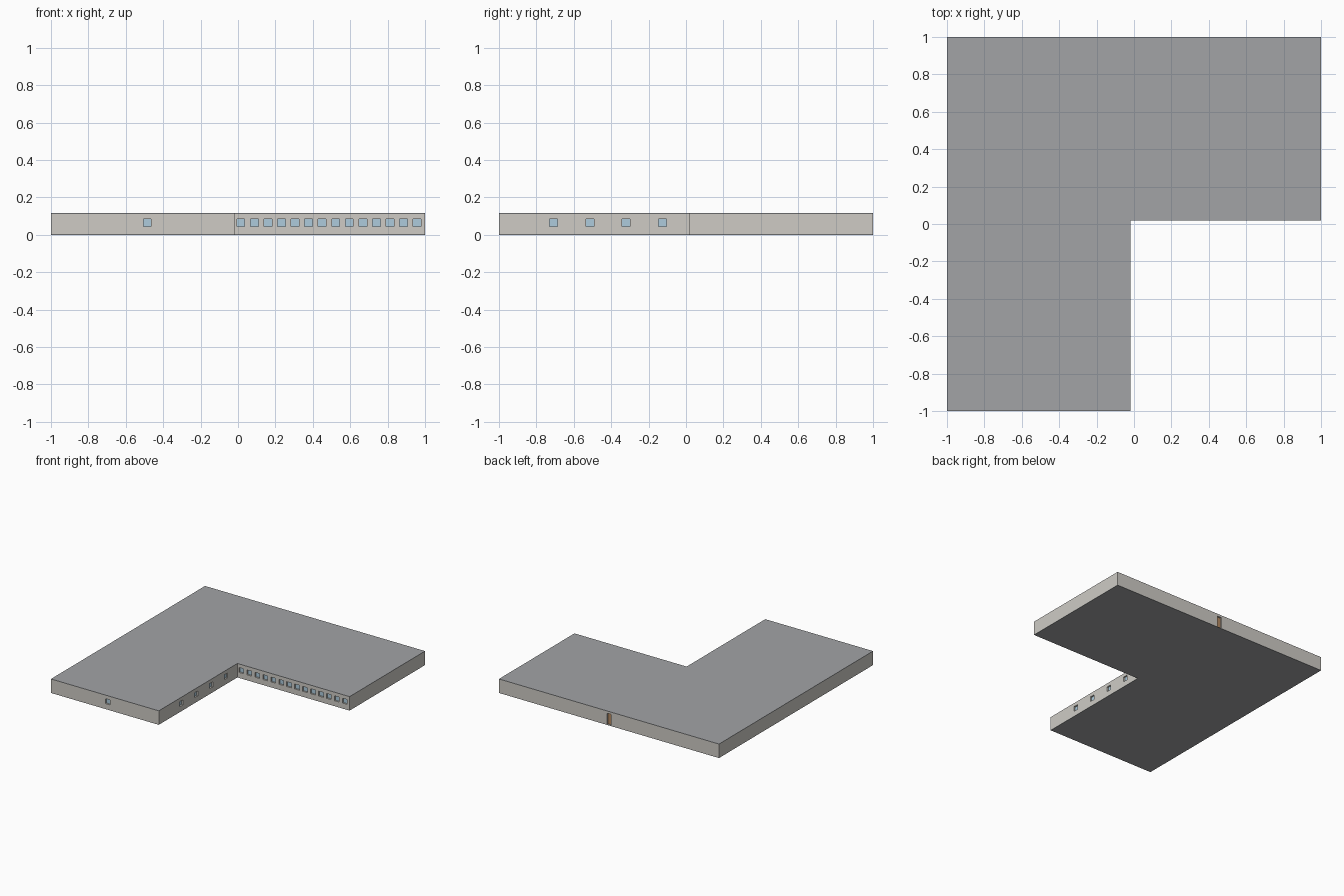
import bpy, bmesh
from mathutils import Vector

if "Cube" in bpy.data.objects:
    bpy.data.objects.remove(bpy.data.objects["Cube"])

H, SLAB = 0.115, 0.003
IX, IY = -0.02, 0.02          # inner corner of the L
WIN, WIN_Z, DEPTH, PANE = 0.042, 0.065, 0.016, 0.003
FOOTPRINT = [(-1, -1), (IX, -1), (IX, IY), (1, IY), (1, 1), (-1, 1)]


def material(name, rgb):
    m = bpy.data.materials.new(name)
    m.diffuse_color = (*rgb, 1)
    m.use_nodes = True
    m.node_tree.nodes["Principled BSDF"].inputs["Base Color"].default_value = m.diffuse_color
    return m


def finish(bm, name, mat=None):
    bmesh.ops.recalc_face_normals(bm, faces=bm.faces)
    me = bpy.data.meshes.new(name)
    bm.to_mesh(me)
    bm.free()
    ob = bpy.data.objects.new(name, me)
    bpy.context.collection.objects.link(ob)
    if mat:
        me.materials.append(mat)
    return ob


def l_slab(name, z0, z1, mat=None):
    bm = bmesh.new()
    f = bm.faces.new([bm.verts.new((x, y, z0)) for x, y in FOOTPRINT])
    ext = bmesh.ops.extrude_face_region(bm, geom=[f])["geom"]
    bmesh.ops.translate(bm, vec=(0, 0, z1 - z0),
                        verts=[v for v in ext if isinstance(v, bmesh.types.BMVert)])
    return finish(bm, name, mat)


def add_box(bm, opening, near, far):
    """Box in an opening, spanning two depths measured inward from the wall face."""
    centre, inward, w, h = opening
    n = Vector(inward)
    size = [w if abs(c) < 0.5 else far - near for c in n[:2]] + [h]
    pos = Vector(centre) + n * (near + far) / 2
    for v in bmesh.ops.create_cube(bm, size=1)["verts"]:
        v.co = Vector([a * s for a, s in zip(v.co, size)]) + pos


def boxes(name, openings, near, far, mat=None):
    bm = bmesh.new()
    for o in openings:
        add_box(bm, o, near, far)
    return finish(bm, name, mat)


wall_mat = material("wall_plaster", (0.62, 0.60, 0.56))
roof_mat = material("roof_grey", (0.36, 0.37, 0.38))
glass_mat = material("window_glass", (0.42, 0.60, 0.72))
wood_mat = material("door_wood", (0.45, 0.25, 0.12))

# Openings: (centre on the wall face, inward direction, width, height)
windows = [((-0.485, -1, WIN_Z), (0, 1, 0), WIN, 0.04)]
windows += [((0.015 + i * 0.0725, IY, WIN_Z), (0, 1, 0), WIN, 0.04) for i in range(14)]
windows += [((IX, -0.708 + i * 0.194, WIN_Z), (-1, 0, 0), WIN, 0.04) for i in range(4)]
door = [((0, 1, 0.05), (0, -1, 0), 0.04, 0.092)]

# Floor, walls and roof
l_slab("floor", 0, SLAB, roof_mat)
walls = l_slab("walls", SLAB, H - SLAB, wall_mat)
l_slab("roof", H - SLAB, H, roof_mat)

# Recesses cut into the walls
cutter = boxes("opening_cutter", windows + door, -0.02, DEPTH)
cutter.hide_render = True
mod = walls.modifiers.new("openings", "BOOLEAN")
mod.operation, mod.solver, mod.object = "DIFFERENCE", "EXACT", cutter
bpy.context.view_layer.objects.active = walls
bpy.ops.object.modifier_apply(modifier=mod.name)
bpy.data.objects.remove(cutter)

# Panes and door leaf at the back of the recesses
boxes("window_panes", windows, DEPTH - PANE, DEPTH, glass_mat)
boxes("back_door", door, DEPTH - PANE, DEPTH, wood_mat)
